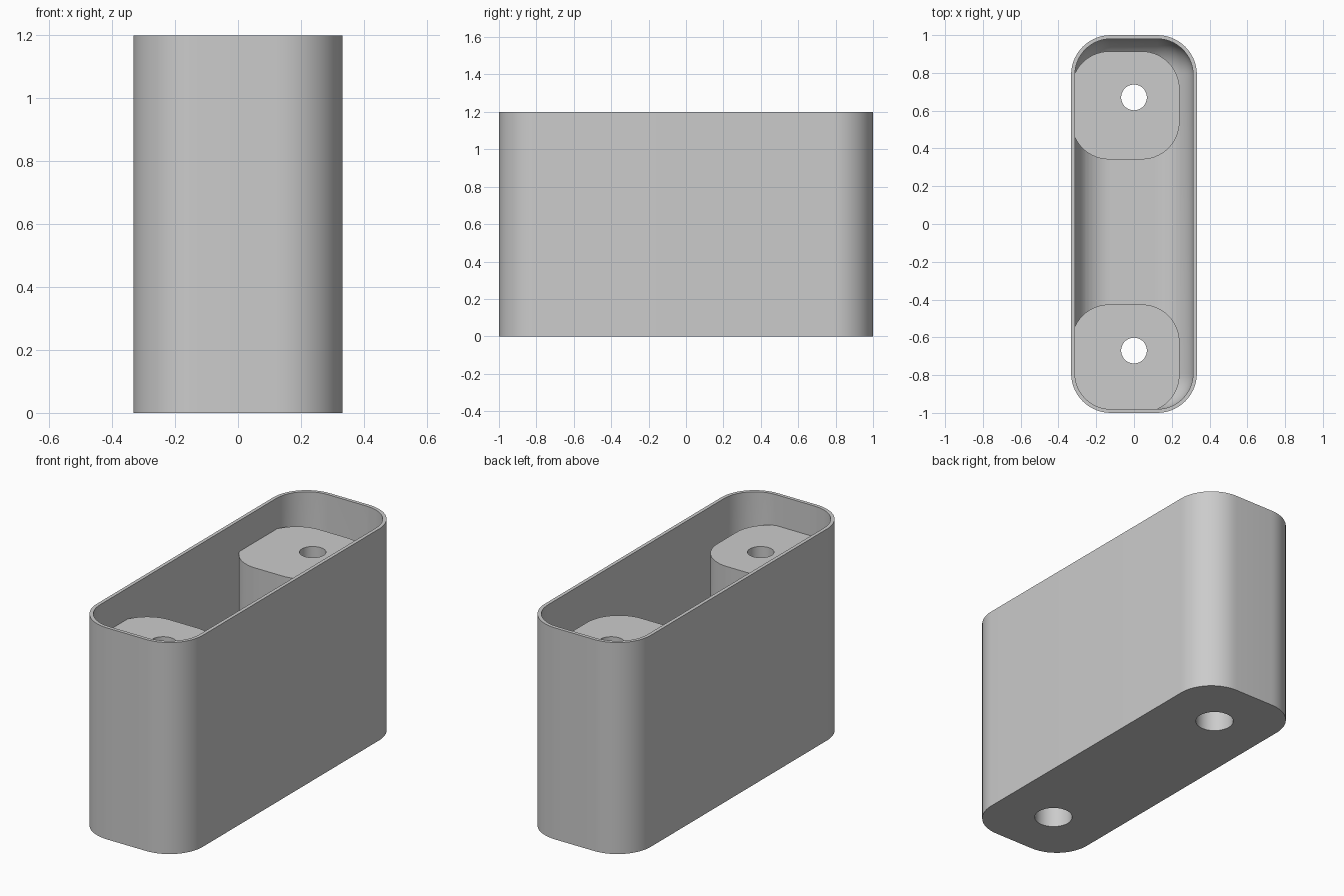
import bpy, bmesh, math
from mathutils import Matrix, Vector

cube = bpy.data.objects.get("Cube")
if cube:
    bpy.data.objects.remove(cube, do_unlink=True)

# One plain grey for the whole moulding
grey = bpy.data.materials.new("light_grey")
grey.use_nodes = True
colour = (0.6, 0.6, 0.6, 1)
grey.diffuse_color = colour
grey.node_tree.nodes["Principled BSDF"].inputs["Base Color"].default_value = colour

HALF_X, HALF_Y, HEIGHT = 0.333, 1.0, 1.2
WALL, CORNER = 0.02, 0.21
PILLAR_TOP, PILLAR_HALF = 1.025, 0.286
PILLAR_SHIFT = -0.045
HOLE_Y = 0.67


def finish(bm, name):
    mesh = bpy.data.meshes.new(name)
    bm.to_mesh(mesh)
    bm.free()
    mesh.materials.append(grey)
    obj = bpy.data.objects.new(name, mesh)
    bpy.context.collection.objects.link(obj)
    return obj


def rounded_box(name, centre, half, z0, z1, radius, all_edges=False):
    """Box with rounded upright edges, or rounded on every edge."""
    bm = bmesh.new()
    bmesh.ops.create_cube(bm, size=2)
    for v in bm.verts:
        v.co = Vector((centre[0] + v.co.x * half[0],
                       centre[1] + v.co.y * half[1],
                       z1 if v.co.z > 0 else z0))
    edges = [e for e in bm.edges if all_edges or
             abs(e.verts[0].co.z - e.verts[1].co.z) > 0.01]
    bmesh.ops.bevel(bm, geom=edges, offset=radius, segments=14,
                    profile=0.5, affect='EDGES')
    return finish(bm, name)


def cylinder(name, y, radius, z0, z1):
    bm = bmesh.new()
    bmesh.ops.create_cone(bm, cap_ends=True, segments=48, radius1=radius,
                          radius2=radius, depth=z1 - z0,
                          matrix=Matrix.Translation((0, y, (z0 + z1) / 2)))
    return finish(bm, name)


def subtract(target, cutter):
    mod = target.modifiers.new("cut", 'BOOLEAN')
    mod.operation = 'DIFFERENCE'
    mod.solver = 'EXACT'
    mod.object = cutter
    bpy.context.view_layer.objects.active = target
    bpy.ops.object.modifier_apply(modifier=mod.name)
    bpy.data.objects.remove(cutter, do_unlink=True)


# Outer shell
body = rounded_box("hollow_body", (0, 0), (HALF_X, HALF_Y), 0, HEIGHT, CORNER)

# Cavity with a rounded floor, leaving two solid pillars standing
cavity = rounded_box("cavity_cutter", (0, 0), (HALF_X - WALL, HALF_Y - WALL),
                     WALL, HEIGHT + 0.5, CORNER - WALL, all_edges=True)
for side in (-1, 1):
    pillar = rounded_box("pillar", (PILLAR_SHIFT, side * HOLE_Y + PILLAR_SHIFT + 0.003),
                         (PILLAR_HALF, PILLAR_HALF), -0.1, PILLAR_TOP, 0.2)
    subtract(cavity, pillar)
subtract(body, cavity)

# Screw holes, wider from below
for side in (-1, 1):
    subtract(body, cylinder("hole_cutter", side * HOLE_Y, 0.068, -0.1, HEIGHT))
    subtract(body, cylinder("counterbore_cutter", side * HOLE_Y, 0.1, -0.1, 0.85))

# Smooth curved walls, crisp rims
bpy.ops.object.select_all(action='DESELECT')
body.select_set(True)
bpy.context.view_layer.objects.active = body
bpy.ops.object.shade_smooth_by_angle(angle=math.radians(30))
